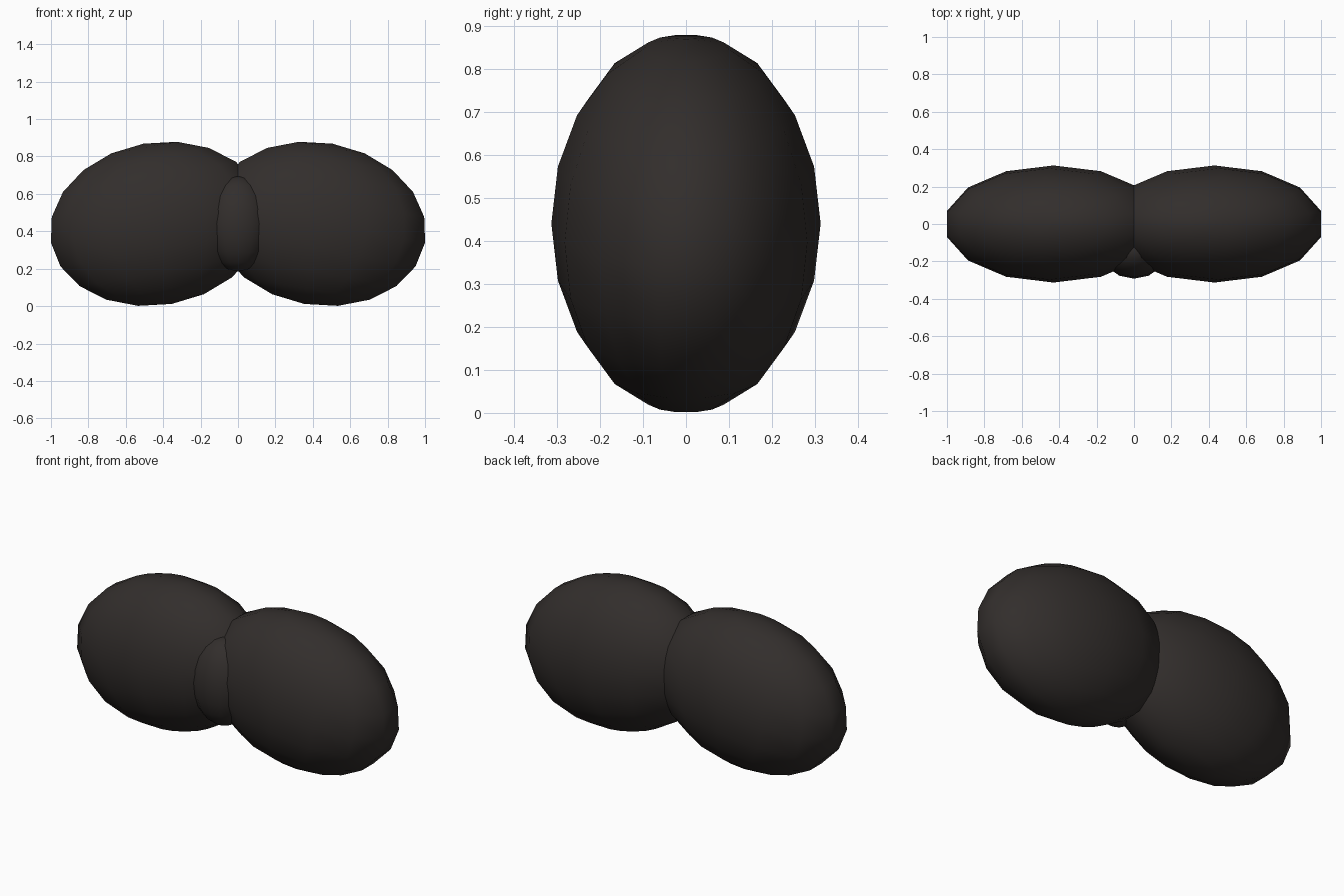
import bpy, bmesh, math
from mathutils import Matrix

if "Cube" in bpy.data.objects:
    bpy.data.objects.remove(bpy.data.objects["Cube"])

cloth = bpy.data.materials.new("dark_cloth")
cloth.diffuse_color = (0.032, 0.027, 0.025, 1)
cloth.use_nodes = True
cloth.node_tree.nodes["Principled BSDF"].inputs["Base Color"].default_value = cloth.diffuse_color


def ellipsoid(name, centre, radii, tilt=0.0):
    """Low-poly UV sphere, scaled to an ellipsoid and tilted about y."""
    bm = bmesh.new()
    bmesh.ops.create_uvsphere(bm, u_segments=14, v_segments=10, radius=1)
    # keep a column of points on the front, a flat face at the sides
    if max(v.co.y for v in bm.verts) < 0.999:
        bmesh.ops.rotate(bm, verts=bm.verts, matrix=Matrix.Rotation(math.pi / 2, 3, 'Z'))
    bmesh.ops.scale(bm, verts=bm.verts, vec=radii)
    bmesh.ops.rotate(bm, verts=bm.verts, matrix=Matrix.Rotation(tilt, 3, 'Y'))
    bmesh.ops.translate(bm, verts=bm.verts, vec=centre)
    for f in bm.faces:
        f.smooth = True
    mesh = bpy.data.meshes.new(name)
    bm.to_mesh(mesh)
    bm.free()
    mesh.materials.append(cloth)
    obj = bpy.data.objects.new(name, mesh)
    bpy.context.collection.objects.link(obj)
    return obj


# Two bow lobes, drooping outwards (a radius is widened so the flat side face reaches x = 1)
for side, label in ((1, "right"), (-1, "left")):
    ellipsoid(f"bow_lobe_{label}", (0.43 * side, 0, 0.44),
              (0.579 / math.cos(math.pi / 14), 0.313, 0.435),
              math.radians(10) * side)

# Centre knot, set forward between the lobes
ellipsoid("bow_knot", (0, -0.135, 0.44), (0.18, 0.157, 0.255))
